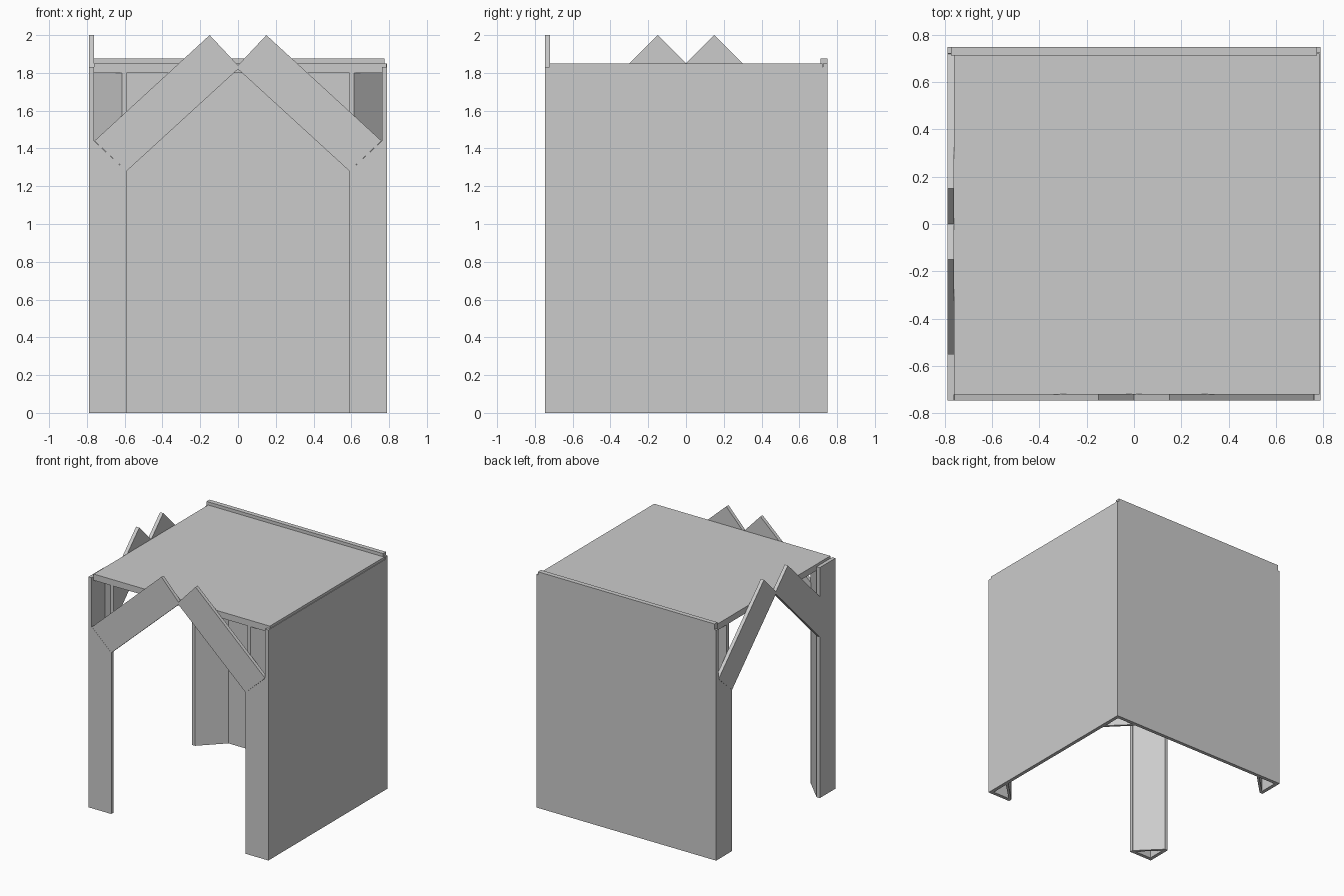
import bpy
from mathutils import Vector

if "Cube" in bpy.data.objects:
    bpy.data.objects.remove(bpy.data.objects["Cube"])

X, Y, T = 0.79, 0.75, 0.028      # outer half sizes and board thickness


def prism(name, profile, place, depth):
    """Extrude a 2D profile; place maps (u, v) to 3D, depth is the extrusion."""
    d = Vector(depth)
    base = [Vector(place(u, v)) for u, v in profile]
    n = len(base)
    verts = base + [p + d for p in base]
    normal = (base[1] - base[0]).cross(base[2] - base[0])
    faces = [list(range(n))[::-1], list(range(n, 2 * n))]
    faces += [[i, (i + 1) % n, n + (i + 1) % n, n + i] for i in range(n)]
    if normal.dot(d) < 0:
        faces = [f[::-1] for f in faces]
    mesh = bpy.data.meshes.new(name)
    mesh.from_pydata(verts, [], faces)
    ob = bpy.data.objects.new(name, mesh)
    bpy.context.collection.objects.link(ob)
    return ob


def box(name, x0, x1, y0, y1, z0, z1):
    return prism(name, [(x0, y0), (x1, y0), (x1, y1), (x0, y1)],
                 lambda u, v: (u, v, z0), (0, 0, z1 - z0))


def on_front(u, v):
    return (u, -0.747, v)


def on_left(u, v):
    return (-X, u, v)


# solid walls, roof and rear roof strip
box("back_wall", -X, X, Y - T, Y, 0, 1.83)
box("right_wall", X - T, X, -Y + 0.003, Y - T, 0, 1.83)
box("roof", -X + T, X - 0.005, -Y + T, Y - T, 1.80, 1.85)
box("rear_roof_strip", -0.775, 0.775, 0.713, Y, 1.83, 1.875)
box("rear_strip_end", 0.765, X, 0.725, Y, 1.80, 1.85)

# front gable: two crossed-end boards on slant-topped posts
for s, side in ((-1, "left"), (1, "right")):
    prism("front_gable_board_" + side,
          [(s * 0.76, 1.44), (s * 0.59, 1.28), (0, 1.82), (0, 1.84), (s * 0.15, 2.0)],
          on_front, (0, T, 0))
    edge = X - T
    prism("front_post_" + side,
          [(s * edge, 0), (s * 0.59, 0), (s * 0.59, 1.28), (s * edge, 1.44)],
          on_front, (0, T, 0))

# left gable, with a full-height panel at the front corner
for s, side in ((-1, "front"), (1, "back")):
    prism("side_gable_board_" + side,
          [(s * 0.72, 1.43), (s * 0.55, 1.28), (0, 1.83), (0, 1.85), (s * 0.15, 2.0)],
          on_left, (T, 0, 0))
edge = Y - T
prism("side_post_back", [(edge, 0), (0.55, 0), (0.55, 1.28), (edge, 1.43)],
      on_left, (T, 0, 0))
prism("side_post_front", [(-0.747, 0), (-0.55, 0), (-0.55, 1.28), (-0.72, 1.43),
                          (-0.55, 1.60), (-0.55, 1.83), (-0.747, 1.83)],
      on_left, (T, 0, 0))

# diagonal panels closing the four hollow corner posts
for sx in (-1, 1):
    for sy in (-1, 1):
        prism("corner_panel",
              [(sx * 0.59, sy * 0.722), (sx * 0.762, sy * 0.55),
               (sx * 0.762, sy * 0.578), (sx * 0.615, sy * 0.722)],
              lambda u, v: (u, v, 0), (0, 0, 1.80))
